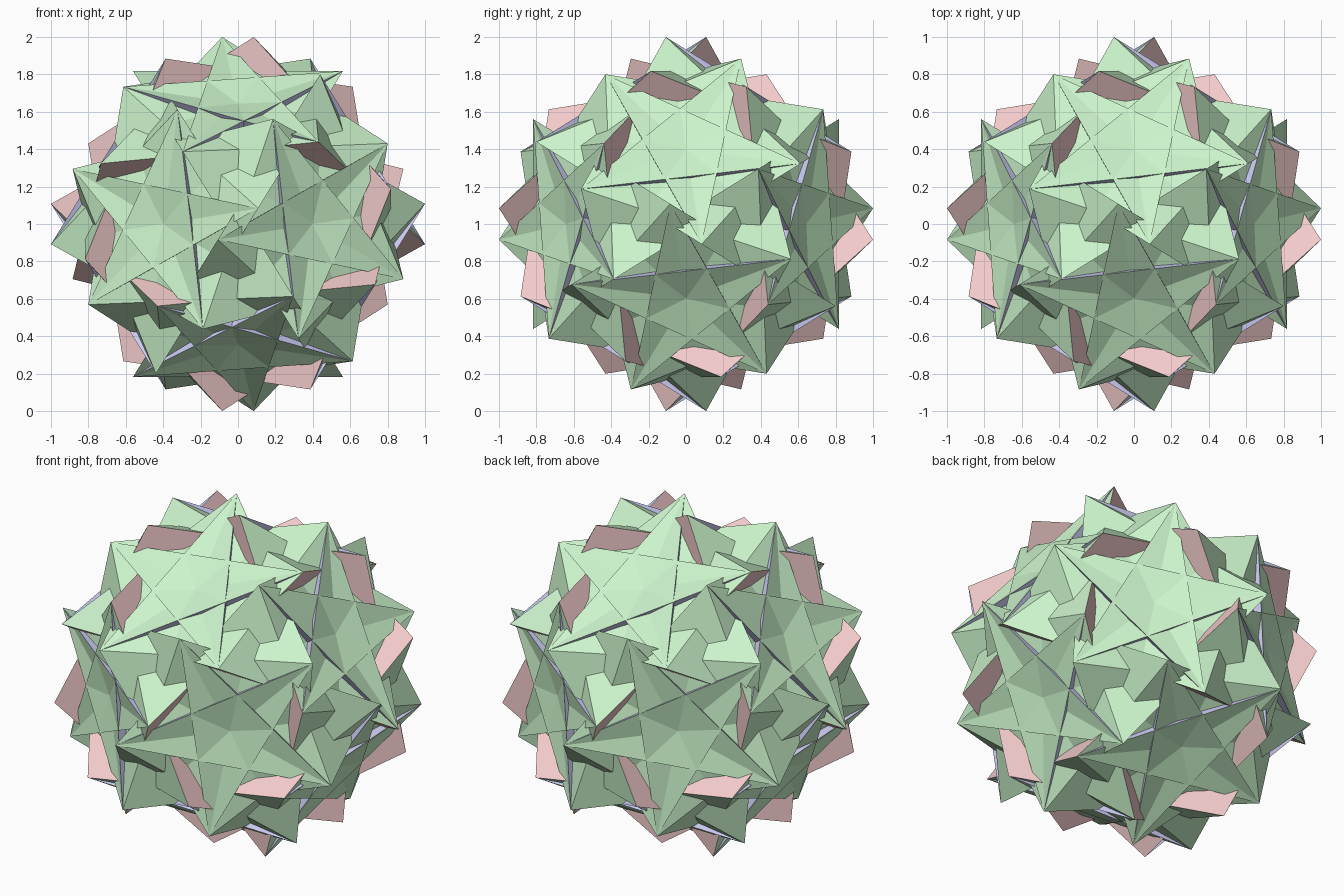
import bpy
from math import radians, sqrt
from mathutils import Vector, Matrix

if "Cube" in bpy.data.objects:
    bpy.data.objects.remove(bpy.data.objects["Cube"])

PHI = (1 + sqrt(5)) / 2
V = Vector((1.0, 0.08392, -0.10775))           # seed corner near the x axis
A = Vector((PHI, 0, 1)).normalized()           # star axis
B = Vector((0, 1, PHI)).normalized()           # pentagon axis
C = Vector((PHI, 1, 1 / PHI)).normalized()     # half-turn axis


def rot(axis, deg):
    return Matrix.Rotation(radians(deg), 3, axis)


def key(m):
    return tuple(round(x, 2) + 0.0 for row in m for x in row)


# The 60 turns of the icosahedral group
gens = [rot(A, 72), rot(C, 180), rot(B, 72)]
group = {key(Matrix.Identity(3)): Matrix.Identity(3)}
todo = list(group.values())
while todo and len(group) <= 60:
    m = todo.pop()
    for g in gens:
        n = g @ m
        if key(n) not in group:
            group[key(n)] = n
            todo.append(n)
turns = list(group.values())

# Corners of one plate: the seed, its star neighbour, its half-turn image
cv = rot(C, 180) @ V
av = max((rot(A, s) @ V for s in (144, -144)), key=lambda p: (p - cv).length)


def build(name, faces, color):
    verts, polys, index = [], [], {}
    for f in faces:
        n = (f[1] - f[0]).cross(f[2] - f[0])
        if n.dot(sum(f, Vector())) < 0:
            f = f[::-1]
        ids = []
        for p in f:
            k = tuple(round(x, 3) + 0.0 for x in p)
            if k not in index:
                index[k] = len(verts)
                verts.append(p + Vector((0, 0, 1)))
            ids.append(index[k])
        polys.append(ids)
    me = bpy.data.meshes.new(name)
    me.from_pydata(verts, [], polys)
    me.update()
    mat = bpy.data.materials.new(name)
    mat.diffuse_color = (*color, 1)
    mat.use_nodes = True
    mat.node_tree.nodes["Principled BSDF"].inputs["Base Color"].default_value = mat.diffuse_color
    me.materials.append(mat)
    ob = bpy.data.objects.new(name, me)
    bpy.context.collection.objects.link(ob)


# Sixty large triangles forming the shallow stars
build("star_plates", [[g @ V, g @ av, g @ cv] for g in turns], (0.6, 0.9, 0.6))

# Thin walls dropping inward from the star edges
build("star_walls", [[g @ V, g @ av, Vector()] for g in turns], (0.6, 0.6, 0.9))

# Twelve deep pentagons whose tips show at the spikes
pents = {}
for g in turns:
    k = tuple(round(x, 2) + 0.0 for x in g @ B)
    pents.setdefault(k, [g @ rot(B, 72 * i) @ V for i in range(5)])
build("deep_pentagons", list(pents.values()), (0.9, 0.6, 0.6))
